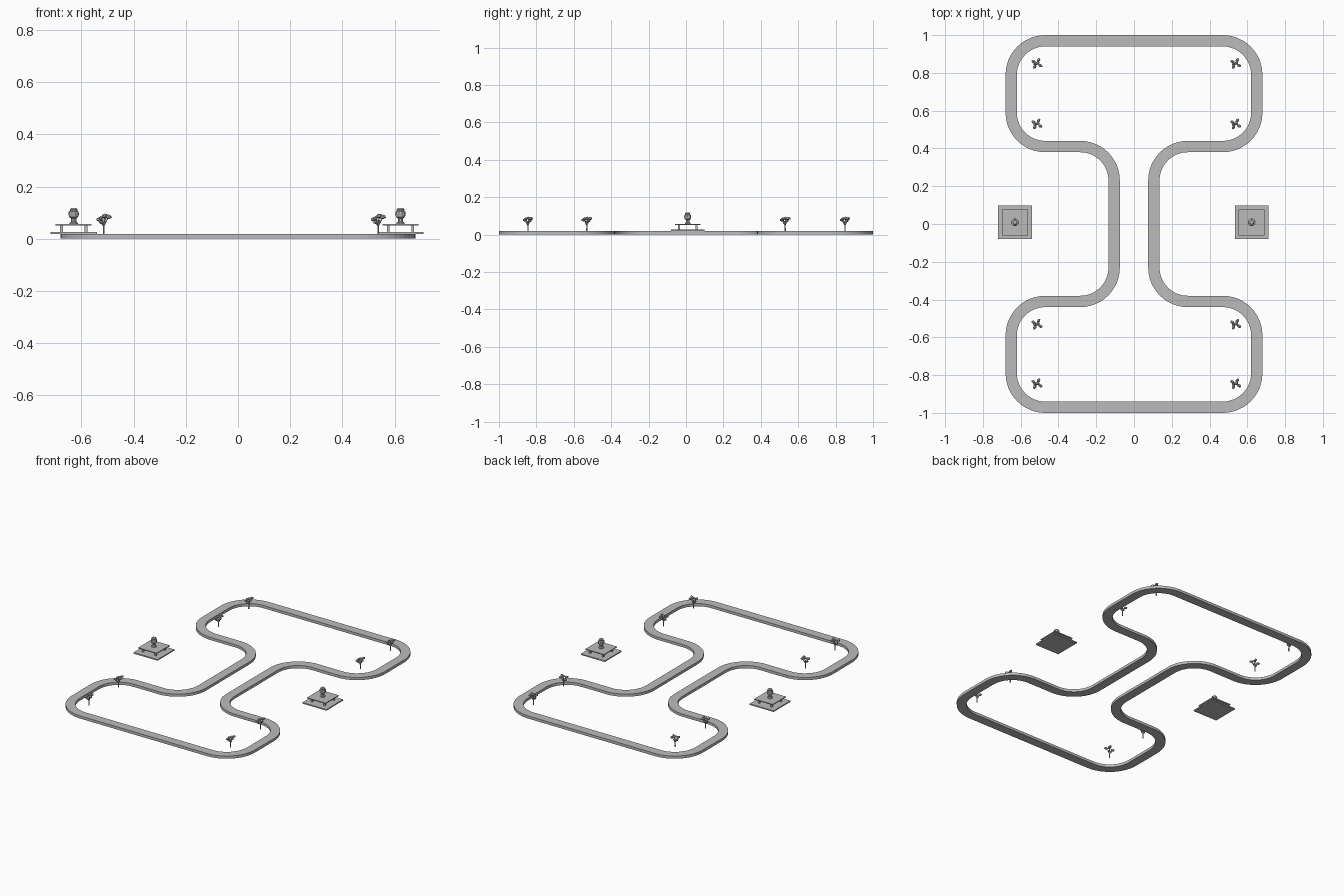
import bpy, bmesh
from math import radians, cos, sin, pi
from mathutils import Vector, Matrix

if "Cube" in bpy.data.objects:
    bpy.data.objects.remove(bpy.data.objects["Cube"])

GREY = (0.5, 0.5, 0.5, 1)
stone = bpy.data.materials.new("stone grey")
stone.use_nodes = True
stone.diffuse_color = GREY
stone.node_tree.nodes["Principled BSDF"].inputs["Base Color"].default_value = GREY

GROUND = 0.018


def to_mesh(bm, name):
    bmesh.ops.recalc_face_normals(bm, faces=bm.faces)
    mesh = bpy.data.meshes.new(name)
    bm.to_mesh(mesh)
    bm.free()
    mesh.materials.append(stone)
    return mesh


def place(name, mesh, loc=(0, 0, 0), smooth=False):
    ob = bpy.data.objects.new(name, mesh)
    ob.location = loc
    bpy.context.collection.objects.link(ob)
    if smooth:
        for p in mesh.polygons:
            p.use_smooth = True
    return ob


def box(bm, x, y, z0, z1, w):
    m = Matrix.Translation((x, y, (z0 + z1) / 2)) @ Matrix.Diagonal((w, w, z1 - z0, 1))
    bmesh.ops.create_cube(bm, size=1, matrix=m)


def rod(bm, a, b, r0, r1, sides=6):
    a, b = Vector(a), Vector(b)
    turn = (b - a).to_track_quat('Z', 'Y').to_matrix().to_4x4()
    bmesh.ops.create_cone(bm, cap_ends=True, segments=sides, radius1=r0, radius2=r1,
                          depth=(b - a).length,
                          matrix=Matrix.Translation((a + b) / 2) @ turn)


# Path kerb: rounded loop with two lobes and a narrow neck
def path_points(steps=12, r=0.18):
    # centre x, centre y, start angle, turn direction
    corners = [(0.285, 0.23, 180, -1), (0.47, 0.59, -90, 1), (0.47, 0.79, 0, 1),
               (-0.47, 0.79, 90, 1), (-0.47, 0.59, 180, 1), (-0.285, 0.23, 90, -1)]
    half = []
    for cx, cy, start, turn in corners:
        for i in range(steps + 1):
            a = radians(start + turn * 90 * i / steps)
            d = Vector((cos(a), sin(a), 0))
            half.append((Vector((cx, cy, 0)) + d * r, d * turn))
    return half + [(-p, -n) for p, n in half]


bm = bmesh.new()
up = Vector((0, 0, GROUND))
rings = []
for p, n in path_points():
    side = n * 0.03
    rings.append([bm.verts.new(v) for v in (p + side, p + side + up, p - side + up, p - side)])
for a, b in zip(rings, rings[1:] + rings[:1]):
    for k in range(4):
        j = (k + 1) % 4
        bm.faces.new((a[k], a[j], b[j], b[k]))
place("path_kerb", to_mesh(bm, "path_kerb"))

# Monument: plinth, four posts, slab
bm = bmesh.new()
box(bm, 0, 0, GROUND, 0.026, 0.178)
for sx in (-1, 1):
    for sy in (-1, 1):
        box(bm, sx * 0.047, sy * 0.047, 0.026, 0.050, 0.011)
box(bm, 0, 0, 0.050, 0.056, 0.138)
plinth = to_mesh(bm, "plinth")

# Urn turned on the slab
profile = [(0, 0.056), (0.016, 0.056), (0.016, 0.061), (0.010, 0.065), (0.010, 0.078),
           (0.017, 0.083), (0.020, 0.093), (0.019, 0.104), (0.014, 0.106), (0.015, 0.113),
           (0.010, 0.117), (0, 0.117)]
bm = bmesh.new()
verts = [bm.verts.new((x, 0, z)) for x, z in profile]
edges = [bm.edges.new(e) for e in zip(verts, verts[1:])]
bmesh.ops.spin(bm, geom=verts + edges, cent=(0, 0, 0), axis=(0, 0, 1),
               angle=2 * pi, steps=10)
bmesh.ops.remove_doubles(bm, verts=bm.verts, dist=0.0001)
urn = to_mesh(bm, "urn")

for side, x in (("left", 0.623), ("right", -0.630)):
    place("plinth_" + side, plinth, (x, 0.009, 0))
    place("urn_" + side, urn, (x, 0.009, 0))

# Tree: thin trunk, forked branches and leaf clumps
bm = bmesh.new()
rod(bm, (0, 0, GROUND), (0, 0, 0.062), 0.0035, 0.003)
clumps = [(60, 0.020, 0.086), (150, 0.019, 0.074), (240, 0.020, 0.078),
          (330, 0.022, 0.084), (20, 0.004, 0.087), (200, 0.008, 0.064)]
for angle, reach, z in clumps:
    a = radians(angle)
    tip = Vector((cos(a) * reach, sin(a) * reach, z))
    rod(bm, (0, 0, 0.048), tip, 0.0025, 0.0015, 5)
    m = (Matrix.Translation(tip) @ Matrix.Rotation(a, 4, 'Z')
         @ Matrix.Diagonal((0.013, 0.009, 0.009, 1)))
    bmesh.ops.create_icosphere(bm, subdivisions=1, radius=1, matrix=m)
tree = to_mesh(bm, "tree")

for side, x in (("left", 0.537), ("right", -0.515)):
    for row, y in enumerate((-0.845, -0.53, 0.53, 0.85), 1):
        place(f"tree_{side}_{row}", tree, (x, y, 0))
